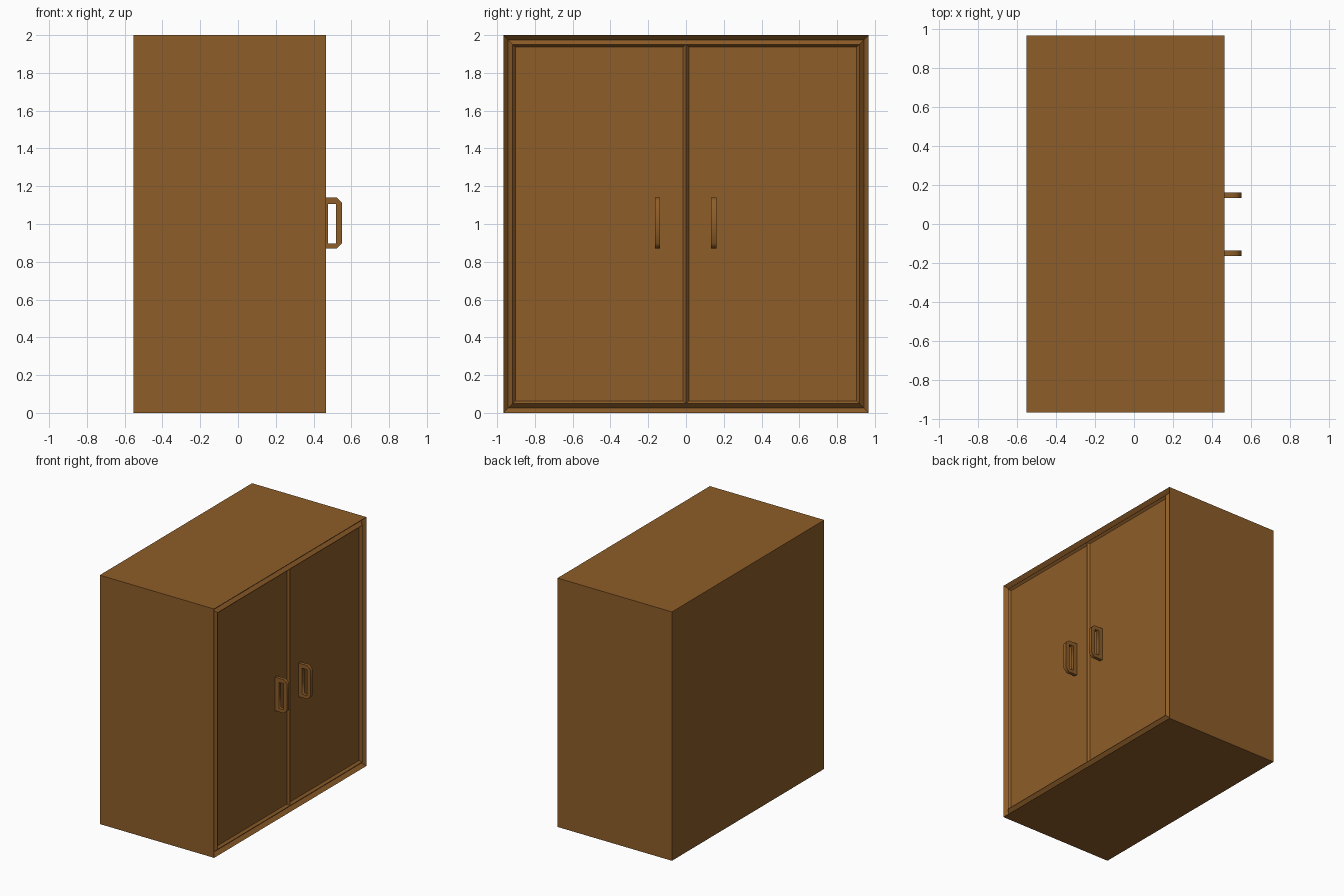
import bpy, bmesh
from math import radians
from mathutils import Matrix, Vector

if "Cube" in bpy.data.objects:
    bpy.data.objects.remove(bpy.data.objects["Cube"])

wood = bpy.data.materials.new("wood")
wood.diffuse_color = (0.27, 0.11, 0.022, 1)
wood.use_nodes = True
wood.node_tree.nodes["Principled BSDF"].inputs["Base Color"].default_value = wood.diffuse_color

X0, X1, HY, H = -0.552, 0.465, 0.967, 2.0

# Cabinet: box whose +x face gets a bevelled rim, a door surround and two sunken panels
bm = bmesh.new()
bmesh.ops.create_cube(bm, size=1, matrix=Matrix.Translation(((X0 + X1) / 2, 0, H / 2))
                      @ Matrix.Diagonal((X1 - X0, 2 * HY, H, 1)))
bm.normal_update()
front = max(bm.faces, key=lambda f: f.calc_center_median().x)
for thickness, depth in ((0.036, -0.028), (0.033, 0.025)):
    bmesh.ops.inset_individual(bm, faces=[front], thickness=thickness, depth=depth)
    bm.normal_update()

# Split into two doors along y = 0, then sink each panel
geom = [front] + list(front.edges) + list(front.verts)
bmesh.ops.bisect_plane(bm, geom=geom, plane_co=(0, 0, 0), plane_no=(0, 1, 0))
bm.normal_update()
door_x = X1 - 0.003
doors = [f for f in bm.faces if f.normal.x > 0.99
         and abs(f.calc_center_median().x - door_x) < 0.002]
bmesh.ops.inset_individual(bm, faces=doors, thickness=0.021, depth=-0.018)
bm.normal_update()

mesh = bpy.data.meshes.new("cabinet_body")
bm.to_mesh(mesh)
bm.free()
mesh.materials.append(wood)
bpy.context.collection.objects.link(bpy.data.objects.new("cabinet_body", mesh))

# Handles: chamfered outline with a rectangular hole, extruded along y
outer = [(0.438, 0.87), (0.522, 0.87), (0.55, 0.897), (0.55, 1.112), (0.522, 1.14), (0.438, 1.14)]
hole = [(0.477, 0.898), (0.477, 1.107), (0.518, 1.107), (0.518, 0.898)]


def handle(name, y):
    cu = bpy.data.curves.new(name, 'CURVE')
    cu.dimensions = '2D'
    cu.fill_mode = 'BOTH'
    cu.extrude = 0.0135
    for pts in (outer, hole):
        sp = cu.splines.new('POLY')
        sp.points.add(len(pts) - 1)
        for p, (x, z) in zip(sp.points, pts):
            p.co = (x, z, 0, 1)
        sp.use_cyclic_u = True
    cu.materials.append(wood)
    ob = bpy.data.objects.new(name, cu)
    bpy.context.collection.objects.link(ob)
    ob.location.y = y
    ob.rotation_euler.x = radians(90)
    bpy.ops.object.select_all(action='DESELECT')
    ob.select_set(True)
    bpy.context.view_layer.objects.active = ob
    bpy.ops.object.convert(target='MESH')


handle("left_door_handle", -0.15)
handle("right_door_handle", 0.147)
